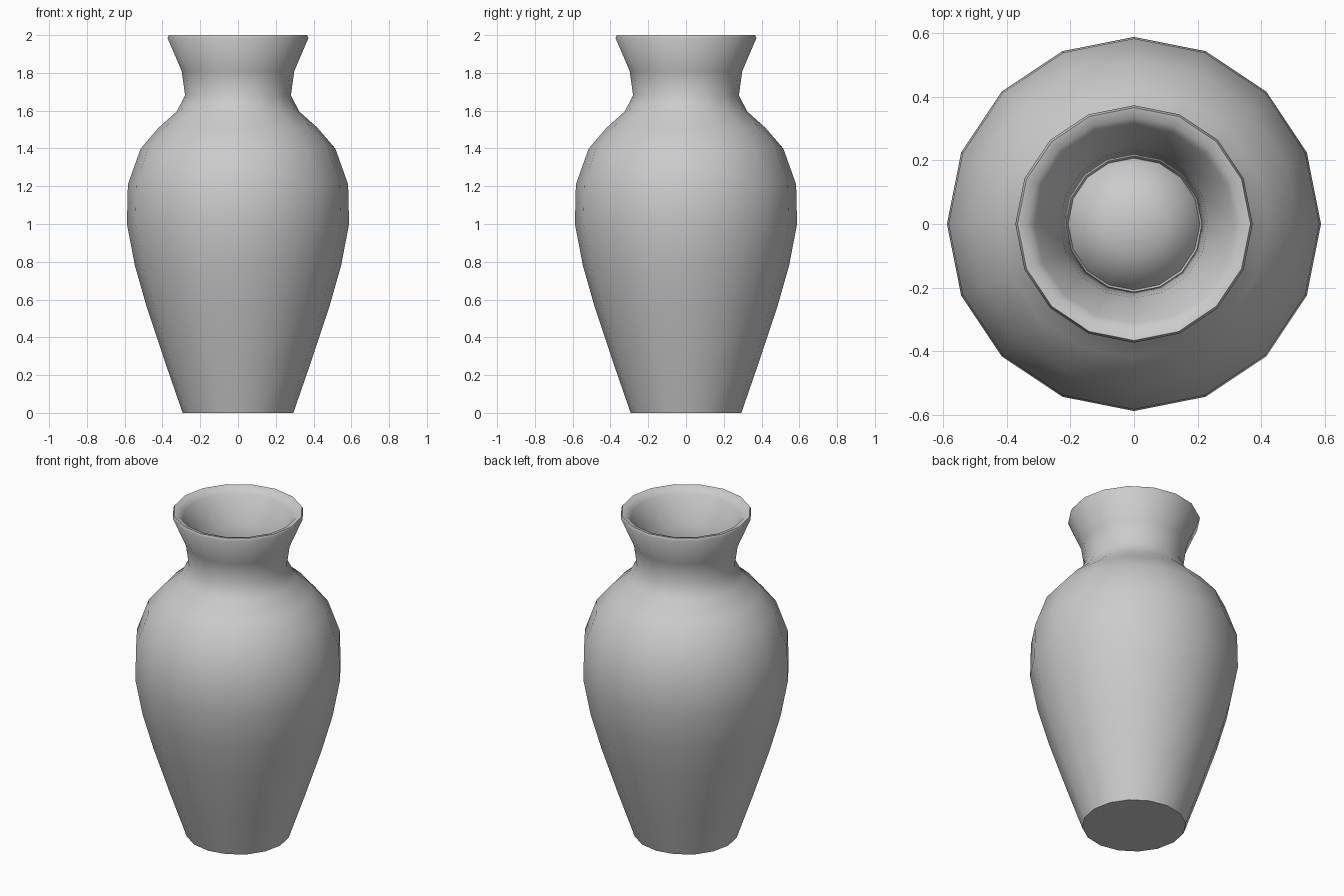
import bpy, bmesh, math

if "Cube" in bpy.data.objects:
    bpy.data.objects.remove(bpy.data.objects["Cube"])

SIDES = 16

# profile (radius, height): base, outer wall, rim, inner wall, raised floor
outer = [(0, 0), (0.293, 0), (0.39, 0.28), (0.483, 0.56), (0.546, 0.78),
         (0.588, 1.0), (0.583, 1.21), (0.515, 1.40), (0.42, 1.51),
         (0.325, 1.595), (0.28, 1.68), (0.298, 1.81)]
rim = [(0.373, 1.985), (0.366, 2.0), (0.335, 1.993), (0.312, 1.965)]
inner = [(0.233, 1.81), (0.213, 1.68), (0.26, 1.555), (0.37, 1.45),
         (0.455, 1.36), (0.515, 1.19), (0.52, 1.01), (0.48, 0.80),
         (0.415, 0.58), (0.32, 0.30), (0.207, 0.06)]
floor = [(0.17, 0.12), (0.10, 0.16), (0, 0.18)]

# revolve the profile round the z axis
bm = bmesh.new()
verts = [bm.verts.new((r, 0, z)) for r, z in outer + rim + inner + floor]
edges = [bm.edges.new(pair) for pair in zip(verts, verts[1:])]
bmesh.ops.spin(bm, geom=verts + edges, cent=(0, 0, 0), axis=(0, 0, 1),
               angle=math.tau, steps=SIDES)
bmesh.ops.remove_doubles(bm, verts=bm.verts[:], dist=0.0005)
bmesh.ops.recalc_face_normals(bm, faces=bm.faces[:])

mesh = bpy.data.meshes.new("vase")
bm.to_mesh(mesh)
bm.free()
vase = bpy.data.objects.new("vase", mesh)
bpy.context.collection.objects.link(vase)

# smooth body with a crisp base edge
bpy.context.view_layer.objects.active = vase
vase.select_set(True)
bpy.ops.object.shade_smooth_by_angle(angle=math.radians(62))
